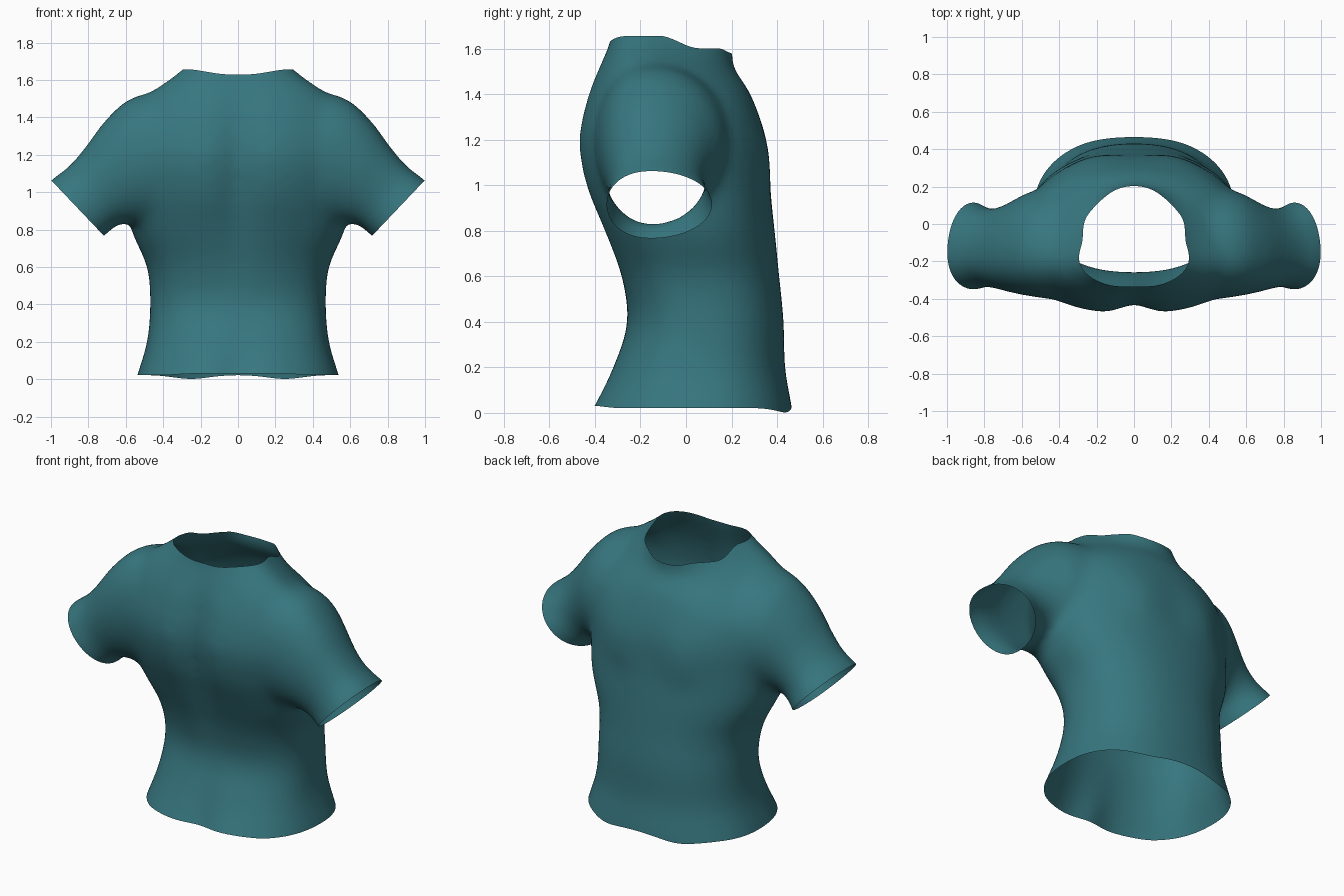
import bpy, bmesh, math
from mathutils import Vector

cube = bpy.data.objects.get("Cube")
if cube:
    bpy.data.objects.remove(cube, do_unlink=True)

SIDES = 72


def resample(rows, steps):
    """Smooth curve through every column of a short table of sections."""
    out = []
    for i in range(len(rows) - 1):
        a, b, c, d = (rows[max(i - 1, 0)], rows[i], rows[i + 1], rows[min(i + 2, len(rows) - 1)])
        for s in range(steps):
            t = s / steps
            out.append([q + 0.5 * t * (r - p + t * (2 * p - 5 * q + 4 * r - n + t * (3 * (q - r) + n - p)))
                        for p, q, r, n in zip(a, b, c, d)])
    out.append(list(rows[-1]))
    return out


def loft(bm, rings):
    """Closed solid through a list of rings."""
    loops = [[bm.verts.new(p) for p in ring] for ring in rings]
    for lo, hi in zip(loops, loops[1:]):
        for i in range(SIDES):
            j = (i + 1) % SIDES
            bm.faces.new((lo[i], lo[j], hi[j], hi[i]))
    bm.faces.new(loops[0][::-1])
    bm.faces.new(loops[-1])


def power(v, p):
    return math.copysign(abs(v) ** p, v)


def bell(v, width):
    return math.exp(-(v / width) ** 2)


def ramp(v, lo, hi):
    t = min(max((v - lo) / (hi - lo), 0), 1)
    return t * t * (3 - 2 * t)


# Torso sections: height, half width, back, widest depth, front, spine groove
TORSO = [
    (-0.08, 0.57, -0.48, 0.06, 0.48, 0.045),
    (0.03, 0.537, -0.42, 0.06, 0.465, 0.045),
    (0.20, 0.487, -0.33, 0.06, 0.435, 0.015),
    (0.40, 0.47, -0.257, 0.07, 0.43, 0.0),
    (0.60, 0.487, -0.29, 0.03, 0.41, 0.01),
    (0.80, 0.572, -0.367, -0.02, 0.39, 0.03),
    (1.00, 0.60, -0.45, -0.06, 0.368, 0.055),
    (1.20, 0.61, -0.482, -0.10, 0.352, 0.055),
    (1.40, 0.565, -0.438, -0.14, 0.285, 0.035),
    (1.52, 0.485, -0.39, -0.17, 0.208, 0.02),
    (1.60, 0.375, -0.355, -0.18, 0.205, 0.015),
    (1.66, 0.298, -0.335, -0.18, 0.22, 0.01),
    (1.74, 0.22, -0.31, -0.18, 0.23, 0.0),
]


def torso_ring(row):
    z, half, back, mid, front, groove = row
    collar = ramp(z, 1.3, 1.6)
    ring = []
    for i in range(SIDES):
        a = math.tau * i / SIDES
        x = half * power(math.cos(a), 0.88 + 0.12 * collar)
        s = math.sin(a)
        if s < 0:
            y = mid + (mid - back) * power(s, 0.8 + 0.1 * collar) + groove * bell(x, 0.09) * -s
        else:
            # front tapers to a shoulder ridge towards the collar
            y = mid + (front - mid) * power(s, 0.88 + 0.9 * collar)
            # chest muscles, fuller at their lower edge
            chest = ramp(z, 0.90, 1.04) * (1 - ramp(z, 1.08, 1.35))
            y += 0.02 * chest * bell(abs(x) - 0.22, 0.13) * s
        ring.append((x, y, z))
    return ring


# Sleeve sections: top x, top z, bottom x, bottom z, back, front
SLEEVE = [
    (0.25, 1.50, 0.25, 0.90, -0.30, 0.12),
    (0.42, 1.535, 0.42, 0.85, -0.395, 0.19),
    (0.58, 1.50, 0.55, 0.835, -0.385, 0.17),
    (0.71, 1.385, 0.625, 0.833, -0.365, 0.115),
    (0.82, 1.238, 0.66, 0.815, -0.345, 0.085),
    (0.91, 1.135, 0.69, 0.785, -0.337, 0.09),
    (1.00, 1.067, 0.715, 0.765, -0.354, 0.122),
    (1.07, 0.997, 0.787, 0.697, -0.37, 0.145),
]


def sleeve_ring(row, side):
    tx, tz, bx, bz, back, front = row
    mid = 0.6 * back + 0.4 * front
    ring = []
    for i in range(SIDES):
        a = math.tau * i / SIDES
        u = 0.5 + 0.5 * math.cos(a)
        s = math.sin(a)
        y = mid + (front - mid if s > 0 else mid - back) * power(s, 0.95)
        ring.append((side * (bx + (tx - bx) * u), y, bz + (tz - bz) * u))
    return ring


# Overlapping solids, fused into one skin
bm = bmesh.new()
loft(bm, [torso_ring(r) for r in resample(TORSO, 5)])
for side in (1, -1):
    loft(bm, [sleeve_ring(r, side) for r in resample(SLEEVE, 5)])
bmesh.ops.recalc_face_normals(bm, faces=bm.faces)
mesh = bpy.data.meshes.new("shirt")
bm.to_mesh(mesh)
bm.free()
shirt = bpy.data.objects.new("shirt", mesh)
bpy.context.collection.objects.link(shirt)
fuse = shirt.modifiers.new("fuse", "REMESH")
fuse.mode = "VOXEL"
fuse.voxel_size = 0.018
bpy.context.view_layer.update()
fused = shirt.evaluated_get(bpy.context.evaluated_depsgraph_get())
bm = bmesh.new()
bm.from_mesh(fused.to_mesh())
fused.to_mesh_clear()
shirt.modifiers.clear()
for _ in range(24):
    bmesh.ops.smooth_vert(bm, verts=bm.verts, factor=0.5,
                          use_axis_x=True, use_axis_y=True, use_axis_z=True)


def cut(point, normal, keep=lambda v: True):
    """Open the skin by removing what lies beyond a plane."""
    faces = [f for f in bm.faces if all(keep(v.co) for v in f.verts)]
    geom = {e for f in faces for e in (*f.verts, *f.edges, f)}
    bmesh.ops.bisect_plane(bm, geom=list(geom), plane_co=Vector(point),
                           plane_no=Vector(normal), clear_outer=True)


def neck_line(x, y):
    back = 1.63 + 0.027 * ramp(abs(x), 0.05, 0.28)
    return back + (1.602 - back) * ramp(y, -0.12, 0.06) - 0.027 * ramp(y, 0.14, 0.22)


def hem_line(x, y):
    dip = 0.02 * bell(abs(x) - 0.25, 0.13) * ramp(y, 0.2, 0.38)
    return 0.022 + 0.01 * ramp(-y, 0.3, 0.42) - dip


# Wavy neck and hem: flatten the line, cut level, restore
for line, up in ((neck_line, 1), (hem_line, -1)):
    for v in bm.verts:
        v.co.z -= line(v.co.x, v.co.y)
    cut((0, 0, 0), (0, 0, up))
    for v in bm.verts:
        v.co.z += line(v.co.x, v.co.y)

# Slanted sleeve cuffs
for side in (1, -1):
    cut((side, 0, 1.065), (side * 0.30, 0, -0.285),
        lambda c: c.x * side > 0.62 and c.z > 0.6)

bm.to_mesh(mesh)
bm.free()
for p in mesh.polygons:
    p.use_smooth = True

# Teal cloth
teal = bpy.data.materials.new("teal cloth")
teal.use_nodes = True
colour = (0.038, 0.182, 0.212, 1)
teal.diffuse_color = colour
teal.node_tree.nodes["Principled BSDF"].inputs["Base Color"].default_value = colour
mesh.materials.clear()
mesh.materials.append(teal)
